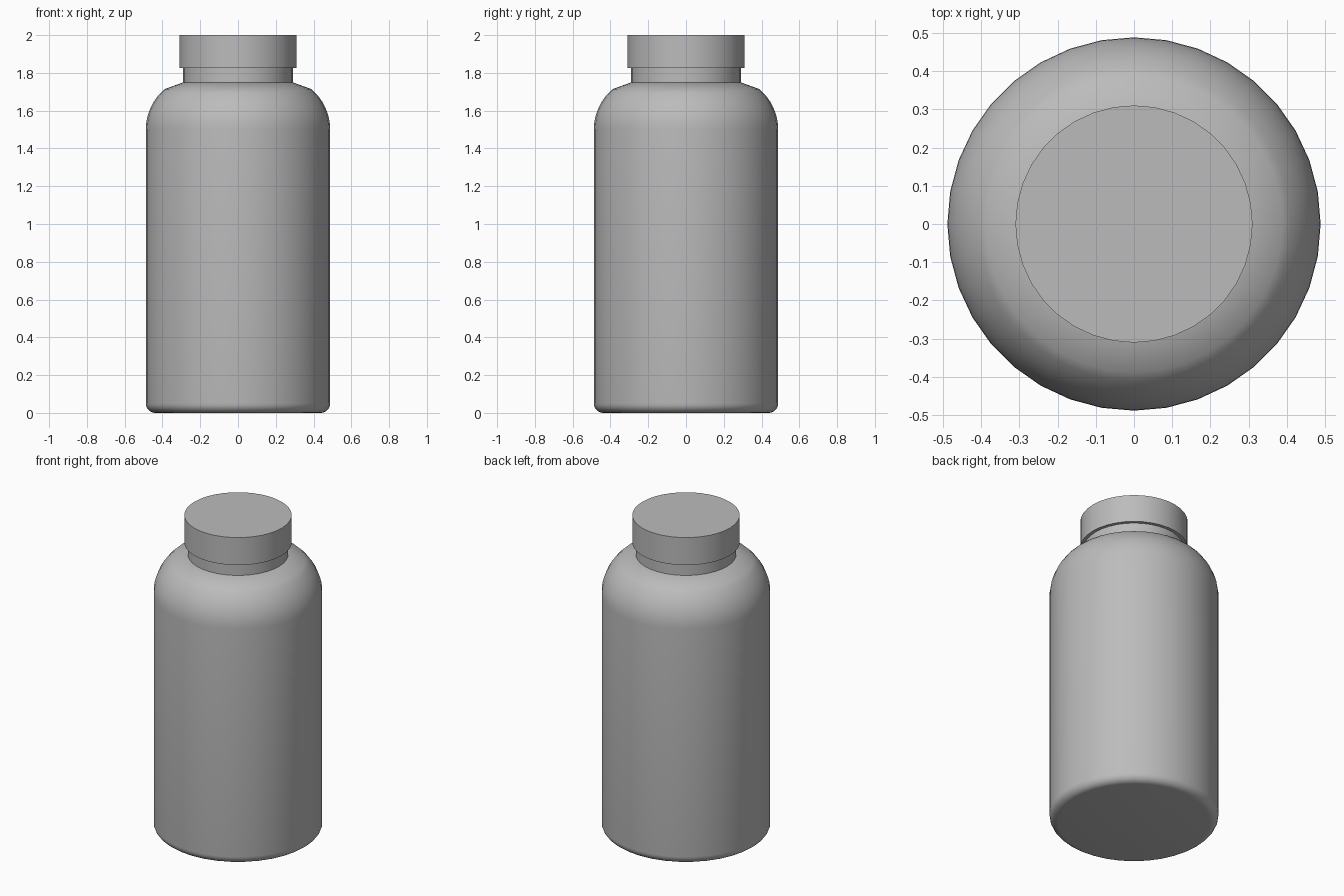
import bpy
import bmesh
from math import radians, sin, cos, tau

SEGMENTS = 36

cube = bpy.data.objects.get("Cube")
if cube:
    bpy.data.objects.remove(cube, do_unlink=True)

# Single flat colour
grey = bpy.data.materials.new("plain_grey")
grey.use_nodes = True
grey.diffuse_color = (0.5, 0.5, 0.5, 1)
grey.node_tree.nodes["Principled BSDF"].inputs["Base Color"].default_value = (0.5, 0.5, 0.5, 1)


def lathe(name, profile):
    """Turn a bottom-to-top (radius, height) profile into a capped solid."""
    bm = bmesh.new()
    rings = []
    for r, z in profile:
        rings.append([bm.verts.new((r * cos(tau * i / SEGMENTS), r * sin(tau * i / SEGMENTS), z))
                      for i in range(SEGMENTS)])
    for low, high in zip(rings, rings[1:]):
        for i in range(SEGMENTS):
            j = (i + 1) % SEGMENTS
            bm.faces.new((low[i], low[j], high[j], high[i]))
    bm.faces.new(rings[0][::-1])
    bm.faces.new(rings[-1])
    mesh = bpy.data.meshes.new(name)
    bm.to_mesh(mesh)
    bm.free()
    mesh.materials.append(grey)
    obj = bpy.data.objects.new(name, mesh)
    bpy.context.collection.objects.link(obj)
    bpy.ops.object.select_all(action="DESELECT")
    obj.select_set(True)
    bpy.context.view_layer.objects.active = obj
    bpy.ops.object.shade_smooth_by_angle(angle=radians(30))
    return obj


def arc(r, z, size_r, size_z, start, end, steps):
    """Points along an elliptical arc centred on (r, z)."""
    angles = [radians(start + (end - start) * i / steps) for i in range(steps + 1)]
    return [(r + size_r * cos(a), z + size_z * sin(a)) for a in angles]


# Bottle body: rounded base, straight wall, domed shoulder
base = arc(0.438, 0.05, 0.05, 0.05, -90, 0, 6)
shoulder = arc(0.208, 1.5, 0.28, 0.28, 0, 50, 8)
bottle_body = lathe("bottle_body", base + shoulder + [(0.29, 1.75)])

# Neck ring and screw cap
neck = lathe("neck", [(0.29, 1.74), (0.29, 1.83)])
cap = lathe("cap", [(0.31, 1.825), (0.31, 2.0)])
